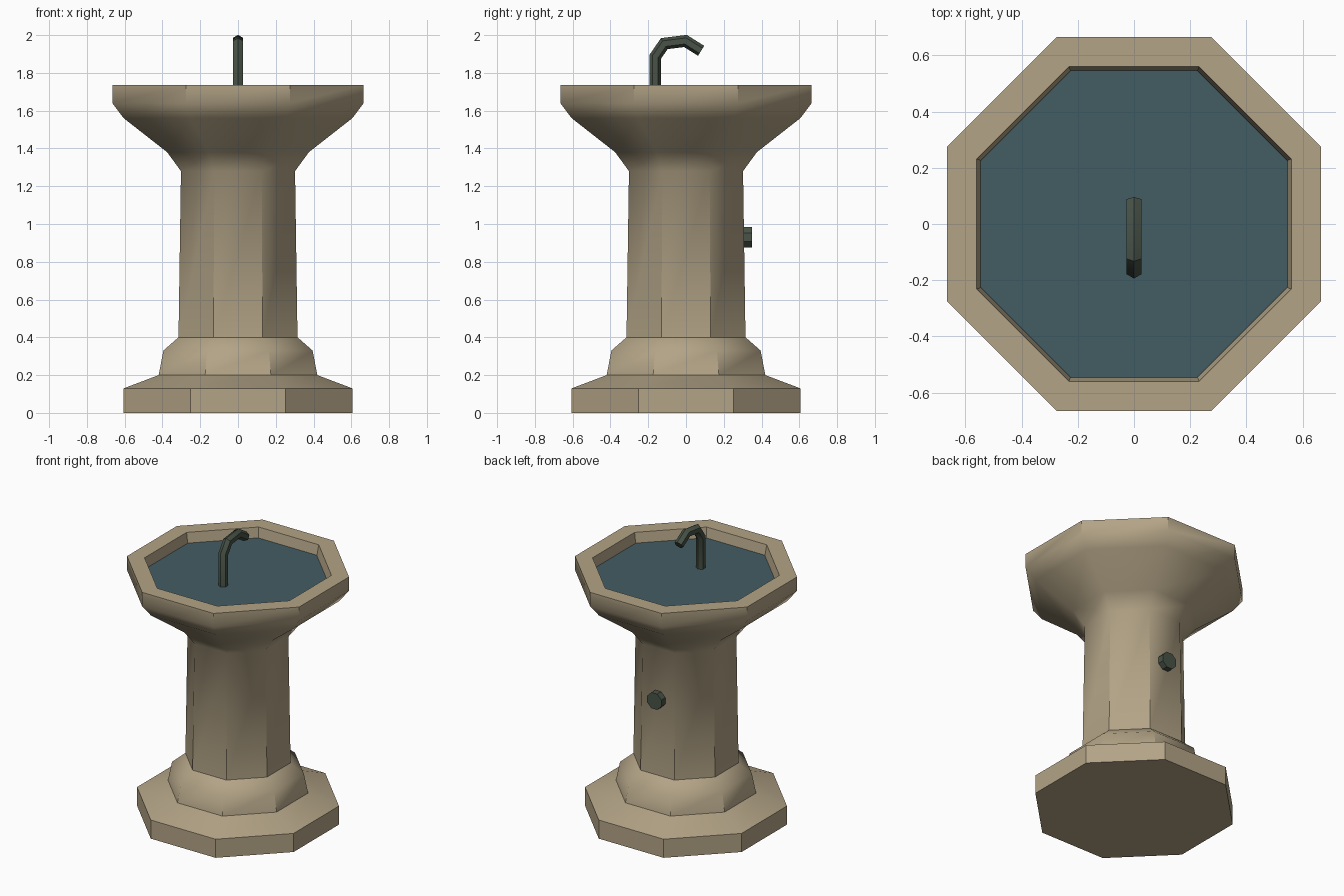
import bpy, bmesh
from math import pi, cos, sin, radians
from mathutils import Vector, Matrix

default = bpy.data.objects.get("Cube")
if default:
    bpy.data.objects.remove(default, do_unlink=True)


def material(name, rgb):
    mat = bpy.data.materials.new(name)
    mat.use_nodes = True
    mat.diffuse_color = (*rgb, 1)
    mat.node_tree.nodes["Principled BSDF"].inputs["Base Color"].default_value = (*rgb, 1)
    return mat


stone = material("sandstone", (0.45, 0.37, 0.24))
water_blue = material("dark water", (0.055, 0.109, 0.127))
metal = material("green metal", (0.065, 0.086, 0.063))


def skin(name, rings, mat):
    """Join equal rings of points into a closed, capped body."""
    bm = bmesh.new()
    loops = [[bm.verts.new(p) for p in ring] for ring in rings]
    n = len(loops[0])
    for a, b in zip(loops, loops[1:]):
        for i in range(n):
            j = (i + 1) % n
            bm.faces.new((a[i], a[j], b[j], b[i]))
    bm.faces.new(loops[0][::-1])
    bm.faces.new(loops[-1])
    bmesh.ops.recalc_face_normals(bm, faces=bm.faces)
    mesh = bpy.data.meshes.new(name)
    bm.to_mesh(mesh)
    bm.free()
    mesh.shade_smooth()
    mesh.set_sharp_from_angle(angle=radians(41))
    mesh.materials.append(mat)
    obj = bpy.data.objects.new(name, mesh)
    bpy.context.collection.objects.link(obj)
    return obj


def octagon(half_width, z):
    """Octagon with flat sides facing the axes."""
    r = half_width / cos(pi / 8)
    return [Vector((r * cos(a), r * sin(a), z))
            for a in (pi / 8 + k * pi / 4 for k in range(8))]


def lathe(name, profile, mat):
    return skin(name, [octagon(w, z) for w, z in profile], mat)


# Stone pedestal and basin: plinth, foot, column, bowl, rim, inner wall
lathe("pedestal_basin", [
    (0.605, 0), (0.605, 0.13), (0.42, 0.2), (0.395, 0.33), (0.315, 0.4),
    (0.302, 1.28), (0.375, 1.38), (0.605, 1.56), (0.665, 1.64),
    (0.665, 1.737), (0.56, 1.737), (0.545, 1.65)], stone)

# Water surface
lathe("water", [(0.546, 1.655), (0.546, 1.668)], water_blue)

# Bent six-sided spout, mitred at each bend
path = [Vector((0, y, z)) for y, z in
        [(-0.163, 1.65), (-0.163, 1.885), (-0.115, 1.955), (-0.003, 1.969), (0.08, 1.917)]]
rings = []
for i, p in enumerate(path):
    before = (p - path[i - 1]).normalized() if i else (path[1] - p).normalized()
    after = (path[i + 1] - p).normalized() if i < len(path) - 1 else before
    tangent = (before + after).normalized()
    across = Vector((1, 0, 0))
    up = across.cross(tangent) / tangent.dot(before)
    rings.append([p + 0.031 * (sin(k * pi / 3) * across + cos(k * pi / 3) * up)
                  for k in range(6)])
skin("spout", rings, metal)

# Push button on the back of the column
turn = Matrix.Translation((0, 0, 0.93)) @ Matrix.Rotation(-pi / 2, 4, "X")
skin("button", [[turn @ p for p in octagon(0.055, d)] for d in (0.28, 0.35)], metal)
